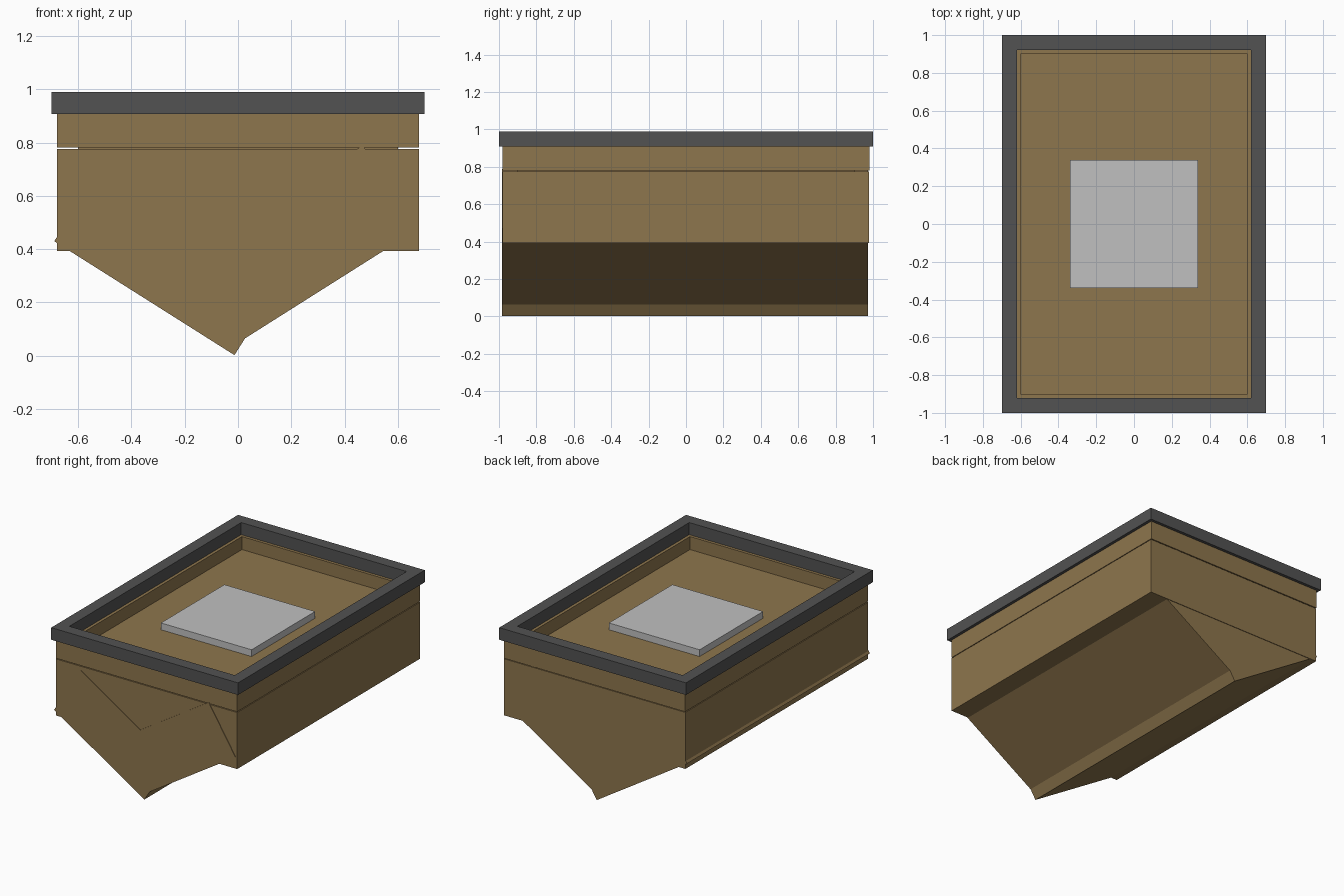
import bpy, bmesh, math
from mathutils import Matrix, Vector

if "Cube" in bpy.data.objects:
    bpy.data.objects.remove(bpy.data.objects["Cube"])


def material(name, rgb):
    m = bpy.data.materials.new(name)
    m.diffuse_color = (*rgb, 1)
    m.use_nodes = True
    m.node_tree.nodes["Principled BSDF"].inputs["Base Color"].default_value = m.diffuse_color
    return m


WOOD = material("tan_wood", (0.27, 0.18, 0.074))
GREY = material("dark_grey", (0.084, 0.084, 0.084))
SILVER = material("light_silver", (0.53, 0.53, 0.53))


def finish(name, bm, mat):
    bmesh.ops.recalc_face_normals(bm, faces=bm.faces)
    mesh = bpy.data.meshes.new(name)
    bm.to_mesh(mesh)
    bm.free()
    mesh.materials.append(mat)
    ob = bpy.data.objects.new(name, mesh)
    bpy.context.collection.objects.link(ob)
    return ob


def box(name, lo, hi, mat, tilt=0.0):
    """Box between two corners, tilted about the y axis through its middle."""
    lo, hi = Vector(lo), Vector(hi)
    bm = bmesh.new()
    bmesh.ops.create_cube(bm, size=1, matrix=Matrix.Translation((lo + hi) / 2)
                          @ Matrix.Rotation(tilt, 4, 'Y')
                          @ Matrix.Diagonal((*(hi - lo), 1)))
    return finish(name, bm, mat)


def frame(name, outer, inner, z0, z1, mat):
    """Rectangular ring with a square section."""
    bm = bmesh.new()
    corners = ((-1, -1), (1, -1), (1, 1), (-1, 1))
    loops = [[bm.verts.new((sx * w, sy * d, z)) for sx, sy in corners]
             for (w, d), z in ((outer, z0), (outer, z1), (inner, z1), (inner, z0))]
    for a in range(4):
        for i in range(4):
            p, q = loops[a], loops[(a + 1) % 4]
            bm.faces.new((p[i], p[(i + 1) % 4], q[(i + 1) % 4], q[i]))
    return finish(name, bm, mat)


# Main body block
box("lower_body", (-0.68, -0.98, 0.393), (0.68, 0.978, 0.776), WOOD)

# Tray on top, separated from the body by a fine gap
frame("tray_walls", (0.68, 0.98), (0.60, 0.90), 0.781, 0.908, WOOD)
box("tray_floor", (-0.60, -0.90, 0.74), (0.60, 0.90, 0.82), WOOD)

# Overhanging rim
frame("rim", (0.70, 1.0), (0.62, 0.92), 0.908, 0.99, GREY)

# Flat plate resting on the tray floor
box("centre_plate", (-0.34, -0.34, 0.82), (0.34, 0.34, 0.866), SILVER)

# Two tilted blocks forming the V-shaped keel
for name, cx, cz, side in (("left_keel_block", -0.251, 0.375, 1),
                           ("right_keel_block", 0.231, 0.417, -1)):
    box(name, (cx - 0.4, -0.984, cz - 0.188), (cx + 0.4, 0.974, cz + 0.188),
        WOOD, side * math.radians(32.3))
